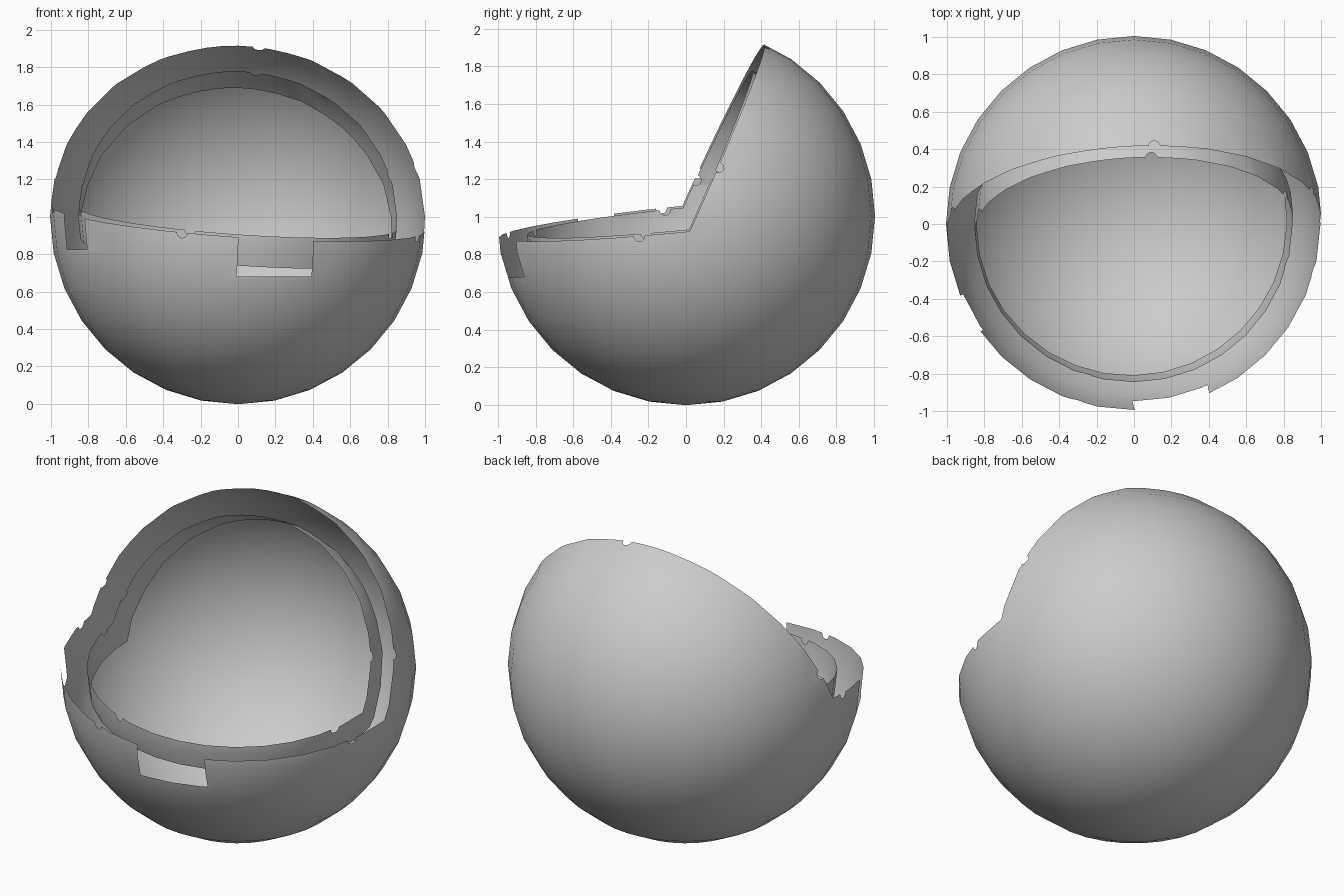
import bpy, bmesh, math
from mathutils import Vector, Matrix

if "Cube" in bpy.data.objects:
    bpy.data.objects.remove(bpy.data.objects["Cube"])

R_OUT, R_LIP = 1.005, 0.855
C = Vector((0, 0, 1.003))
HINGE = Vector((0, 0, 0.99))


def make(name, bm):
    bmesh.ops.recalc_face_normals(bm, faces=bm.faces)
    me = bpy.data.meshes.new(name)
    bm.to_mesh(me)
    bm.free()
    ob = bpy.data.objects.new(name, me)
    bpy.context.collection.objects.link(ob)
    return ob


def ball(name, r):
    bm = bmesh.new()
    bmesh.ops.create_uvsphere(bm, u_segments=32, v_segments=16, radius=r,
                              matrix=Matrix.Translation(C))
    return make(name, bm)


def prism(name, end_a, end_b):
    bm = bmesh.new()
    a = [bm.verts.new(p) for p in end_a]
    b = [bm.verts.new(p) for p in end_b]
    n = len(a)
    bm.faces.new(a)
    bm.faces.new(b[::-1])
    for i in range(n):
        bm.faces.new((a[i], b[i], b[(i + 1) % n], a[(i + 1) % n]))
    return make(name, bm)


# opening wedge between a low front plane and a steep upper plane
def wedge(name, dz=0.0, dy=0.0):
    def end(x):
        z0 = 0.99 - 0.07 * x - dz
        y0 = 0.05 * x + dy
        hy = (y0 + 0.45 * (z0 - 0.99)) / (1 - 0.045)
        return [(x, hy, z0 + 0.1 * hy), (x, -2, z0 - 0.2),
                (x, -2, 3), (x, y0 + 0.45 * 2.01, 3)]
    return prism(name, end(-2), end(2))


# notch through the outer sheet, facing a given direction
def notch(name, angle, width, floor):
    rot = Matrix.Rotation(angle, 4, 'Z')
    prof = [(-1.2, floor), (-1.2, 1.3), (-0.6, 1.3), (-0.6, floor)]
    ends = [[rot @ Vector((s * width / 2, y, z)) for y, z in prof] for s in (-1, 1)]
    return prism(name, *ends)


# thin radial rod that nibbles a small round bite from each rim
def rod(name, p):
    d = (Vector(p) - HINGE).normalized()
    bm = bmesh.new()
    m = Matrix.Translation(HINGE + d * 0.9) @ d.to_track_quat('Z', 'Y').to_matrix().to_4x4()
    bmesh.ops.create_cone(bm, cap_ends=True, segments=12, radius1=0.03, radius2=0.03,
                          depth=0.6, matrix=m)
    return make(name, bm)


def cut(ob, cutter, op='DIFFERENCE'):
    mod = ob.modifiers.new("cut", 'BOOLEAN')
    mod.operation = op
    mod.solver = 'EXACT'
    mod.object = cutter
    bpy.context.view_layer.update()
    me = bpy.data.meshes.new_from_object(
        ob.evaluated_get(bpy.context.evaluated_depsgraph_get()))
    ob.modifiers.clear()
    ob.data = me
    bpy.data.objects.remove(cutter)


# keep only the skin of the cut ball, leaving an open sheet
def keep_skin(ob, r):
    bm = bmesh.new()
    bm.from_mesh(ob.data)
    bm.normal_update()

    def skin(f):
        out = (f.calc_center_median() - C).normalized()
        return f.normal.dot(out) > 0.85 and all((v.co - C).length > 0.96 * r for v in f.verts)
    bmesh.ops.delete(bm, geom=[f for f in bm.faces if not skin(f)], context='FACES')
    bm.to_mesh(ob.data)
    bm.free()


def bite(ob):
    for x, y, upper in [(0.11, 0.42, True), (-0.97, 0.06, True), (0.95, 0.17, True),
                        (-0.98, -0.13, False), (-0.3, -0.95, False), (0.96, -0.25, False)]:
        z = 0.99 + (y - 0.05 * x) / 0.45 if upper else 0.99 - 0.07 * x + 0.1 * y
        cut(ob, rod("bite", (x, y, z)))


# outer sheet with two edge notches
outer = ball("outer_shell", R_OUT)
cut(outer, wedge("opening"))
cut(outer, notch("front_notch", 0.21, 0.41, 0.68))
cut(outer, notch("side_notch", -1.07, 0.22, 0.825))
bite(outer)
keep_skin(outer, R_OUT)

# narrow inner lip band following the opening
lip = ball("inner_lip", R_LIP)
cut(lip, wedge("deep_opening", 0.17, 0.19), 'INTERSECT')
cut(lip, wedge("opening"))
bite(lip)
keep_skin(lip, R_LIP)

for ob in (outer, lip):
    bpy.ops.object.select_all(action='DESELECT')
    ob.select_set(True)
    bpy.context.view_layer.objects.active = ob
    bpy.ops.object.shade_smooth_by_angle(angle=math.radians(30))
